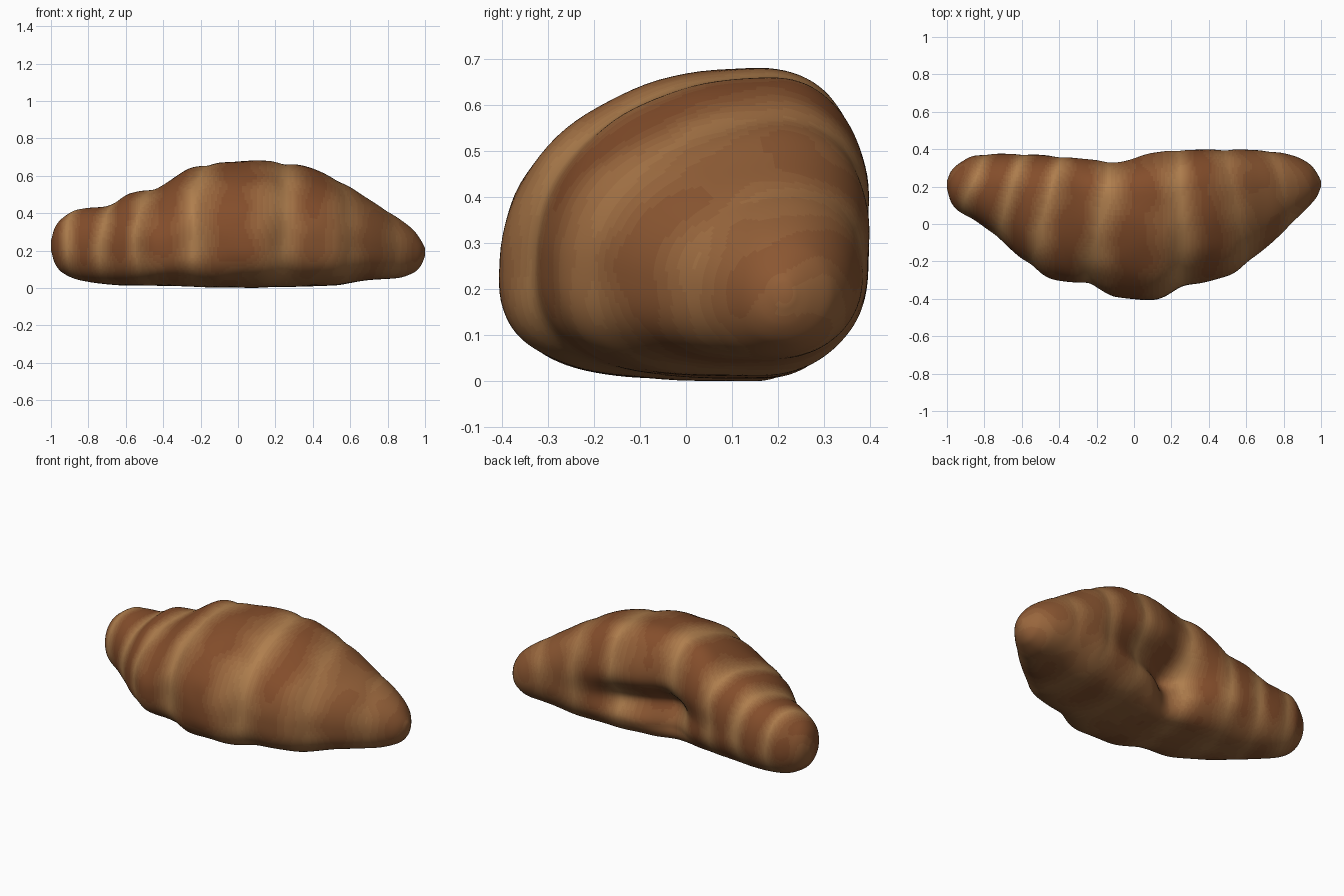
import bpy, bmesh, math
from mathutils import Vector, noise

if "Cube" in bpy.data.objects:
    bpy.data.objects.remove(bpy.data.objects["Cube"])

# Stations along the roll: x, front y, back y, bottom z, top z
ST = [(-1, .19, .23, .21, .26), (-.98, .12, .28, .14, .33), (-.94, .07, .32, .09, .38),
      (-.85, .02, .365, .05, .43), (-.72, -.08, .375, .03, .44), (-.58, -.20, .375, .02, .51),
      (-.44, -.29, .375, .02, .54), (-.24, -.325, .36, .015, .65), (-.1, -.385, .35, .01, .675),
      (.1, -.40, .395, .01, .685), (.3, -.325, .41, .015, .67), (.5, -.275, .41, .02, .60),
      (.7, -.13, .395, .05, .48), (.85, .01, .365, .06, .385), (.94, .10, .32, .09, .315),
      (.98, .15, .27, .13, .26), (1, .2, .23, .18, .22)]
SEAMS = [-.98, -.80, -.60, -.40, -.13, .24, .50, .74, .98]
RINGS, SIDES = 220, 110


def station(x):
    """Smooth (monotone-limited) interpolation of the station table."""
    i = 0
    while i < len(ST) - 2 and x > ST[i + 1][0]:
        i += 1
    a, b = ST[i], ST[i + 1]
    p, n = ST[max(i - 1, 0)], ST[min(i + 2, len(ST) - 1)]
    h = b[0] - a[0]
    t = (x - a[0]) / h
    out = []
    for k in range(1, 5):
        d = (b[k] - a[k]) / h
        d0 = (a[k] - p[k]) / (a[0] - p[0]) if i else d
        d1 = (n[k] - b[k]) / (n[0] - b[0]) if i < len(ST) - 2 else d
        ma = 2 * d * d0 / (d + d0) if d * d0 > 0 else 0
        mb = 2 * d * d1 / (d + d1) if d * d1 > 0 else 0
        out.append(a[k] * (2*t**3 - 3*t*t + 1) + b[k] * (3*t*t - 2*t**3)
                   + h * ma * (t**3 - 2*t*t + t) + h * mb * (t**3 - t*t))
    return out


def gauss(v, c, w):
    return math.exp(-((v - c) / w) ** 2)


def seam_coord(x, y):
    # seams fan out toward the outer (front) curve
    k = .35 - y
    return x / (1 + .5 * k) + .10 * k * (1 - abs(x))


def point(x, ang):
    yf, yb, zb, zt = station(x)
    c, s = math.cos(ang), math.sin(ang)
    mid = 1 - x * x
    yc = yf + (yb - yf) * (.5 + .19 * mid)
    zc = zb + (zt - zb) * (.5 - .11 * mid)
    # rounder crown at the front, fuller back, flat base
    if s > 0:
        power = 2 + (.45 if c > 0 else .05) * mid
    else:
        power = 2 + (.1 if c > 0 else 1.3) * mid
    e = 2 / power
    cy, sz = abs(c) ** e, abs(s) ** e
    y = yc + (yb - yc) * cy if c > 0 else yc - (yc - yf) * cy
    z = zc + (zt - zc) * sz if s > 0 else zc - (zc - zb) * sz
    # crease folded into the inner (back) curve, with a notch near the middle
    if c > 0:
        lim = min(1, cy * 1.3)
        y -= lim * (.15 * gauss(x, .07, .32) * gauss(z, .25, .10)
                    + .08 * gauss(x, -.06, .12) * gauss(z, .19, .16)
                    + .04 * gauss(x, 0, .4) * gauss(z, .05, .12))
    # pinch at each seam and gentle lumpiness
    d = min(abs(seam_coord(x, y) - q) for q in SEAMS[1:-1])
    fade = max(0, min(1, (z - .05) / .15)) * min(1, mid * 3)
    k = 1 + fade * (.008 - .022 * math.exp(-(d / .04) ** 2))
    k += .015 * mid * noise.noise(Vector((x * 7, y * 7, z * 7)))
    return Vector((x, yc + (y - yc) * k, zc + (z - zc) * k))


def shade(p):
    """Crust colour index: pale at seams, dark at the crown of each layer."""
    s = seam_coord(p.x, p.y) + .015 * noise.noise(p * 5)
    for a, b in zip(SEAMS, SEAMS[1:]):
        if a <= s < b:
            v = math.sin(math.pi * (s - a) / (b - a))
            break
    else:
        v = .6
    # plainer crust on the right end and near the base
    keep = max(.35, min(1, 1 - (p.x - .3) * 2)) * max(.3, min(1, p.z / .2))
    v = .6 + keep * (v - .6)
    v += .25 * noise.noise(p * 6 + Vector((3, 1, 7)))
    return max(0, min(7, int(v * 8)))


# Crust materials from pale to dark
crust = []
pale, dark = (.43, .21, .075), (.23, .075, .024)
for i in range(8):
    m = bpy.data.materials.new("crust_%d" % i)
    t = i / 7
    m.diffuse_color = tuple(a + (b - a) * t for a, b in zip(pale, dark)) + (1,)
    m.use_nodes = True
    m.node_tree.nodes["Principled BSDF"].inputs["Base Color"].default_value = m.diffuse_color
    crust.append(m)

# Croissant body: lofted rings
bm = bmesh.new()
rings = []
for i in range(RINGS + 1):
    u = i / RINGS
    x = .6 * (2 * u - 1) - .4 * math.cos(math.pi * u)
    rings.append([bm.verts.new(point(x, 2 * math.pi * j / SIDES)) for j in range(SIDES)])
for a, b in zip(rings, rings[1:]):
    for j in range(SIDES):
        k = (j + 1) % SIDES
        bm.faces.new((a[j], a[k], b[k], b[j]))
bm.faces.new(rings[0])
bm.faces.new(rings[-1])
bmesh.ops.recalc_face_normals(bm, faces=bm.faces)
low = min(v.co.z for v in bm.verts)
for v in bm.verts:
    v.co.z -= low
for f in bm.faces:
    f.smooth = True
    f.material_index = shade(f.calc_center_median())

mesh = bpy.data.meshes.new("croissant")
bm.to_mesh(mesh)
bm.free()
for m in crust:
    mesh.materials.append(m)
body = bpy.data.objects.new("croissant", mesh)
bpy.context.collection.objects.link(body)

# Soften the loft
soft = body.modifiers.new("soften", 'SMOOTH')
soft.factor = .5
soft.iterations = 3
